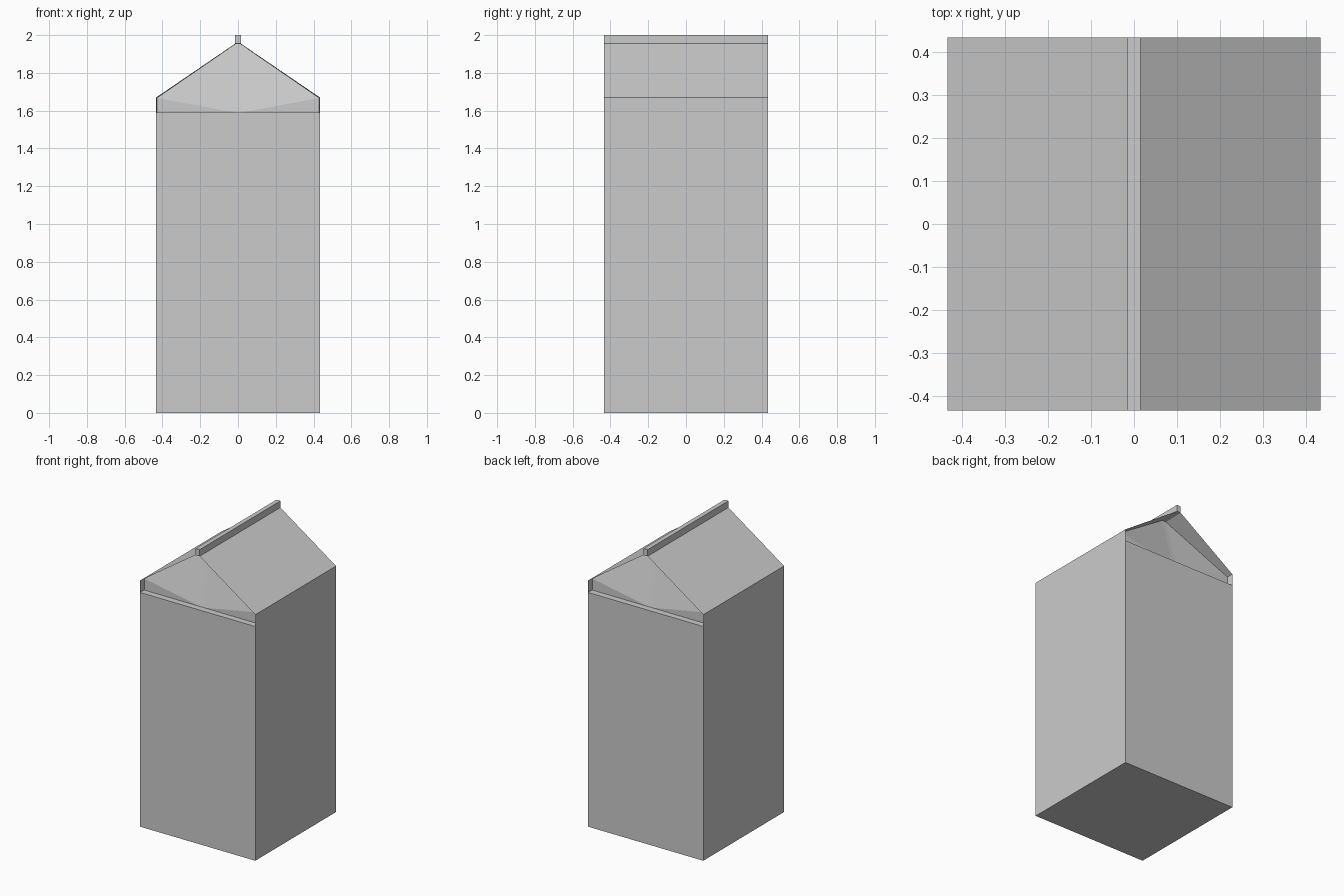
import bpy, bmesh

if "Cube" in bpy.data.objects:
    bpy.data.objects.remove(bpy.data.objects["Cube"])

W = 0.433                      # half width and half depth
F = 0.015                      # half thickness of the ridge seal
WALL, EAVE, RIDGE, TOP = 1.59, 1.67, 1.955, 2.0
LEDGE, APEX = 0.39, 0.29       # depth of the folded-in gable at its base and apex
E = 0.003                      # card thickness at the folds


def make_object(name, bm):
    bmesh.ops.remove_doubles(bm, verts=bm.verts, dist=1e-5)
    bmesh.ops.recalc_face_normals(bm, faces=bm.faces)
    mesh = bpy.data.meshes.new(name)
    bm.to_mesh(mesh)
    bm.free()
    obj = bpy.data.objects.new(name, mesh)
    bpy.context.collection.objects.link(obj)
    return obj


def face(bm, *points):
    bm.faces.new([bm.verts.new(p) for p in points])


# Carton: square body, gable roof and two folded-in gable ends
bm = bmesh.new()

# Floor and the flat strip under the ridge seal
for x, z in ((W, 0), (F, RIDGE)):
    face(bm, (-x, -W, z), (x, -W, z), (x, W, z), (-x, W, z))

# Side walls and roof slopes
for s in (-1, 1):
    face(bm, (s*W, -W, 0), (s*W, W, 0), (s*W, W, WALL), (s*W, W, EAVE),
         (s*W, -W, EAVE), (s*W, -W, WALL))
    face(bm, (s*W, -W, EAVE), (s*W, W, EAVE), (s*F, W, RIDGE), (s*F, -W, RIDGE))

# Front and back ends
for t in (-1, 1):
    y, yl, ya = t*W, t*LEDGE, t*APEX
    base = lambda x: (x, yl, WALL)
    face(bm, (-W, y, 0), (W, y, 0), (W, y, WALL), (-W, y, WALL))
    # Ledge
    face(bm, (-W, y, WALL), (W, y, WALL), base(W-E), base(F), base(-F), base(E-W))
    # Centre crease strip and underside of the ridge
    face(bm, base(-F), base(F), (F, ya, RIDGE-E), (-F, ya, RIDGE-E))
    face(bm, (-F, y, RIDGE), (F, y, RIDGE), (F, ya, RIDGE-E), (-F, ya, RIDGE-E))
    for s in (-1, 1):
        a, d = base(s*(W-E)), base(s*F)
        b, c = (s*(W-E), yl, EAVE-E), (s*F, ya, RIDGE-E)
        # Folded gable panel
        face(bm, a, b, d)
        face(bm, b, c, d)
        # Cheek and roof underside
        face(bm, (s*W, y, WALL), (s*W, y, EAVE), b, a)
        face(bm, (s*W, y, EAVE), (s*F, y, RIDGE), c, b)
make_object("carton_body", bm)

# Ridge seal along the top
bm = bmesh.new()
bmesh.ops.create_cube(bm, size=1)
bmesh.ops.scale(bm, vec=(2*F, 2*W, TOP-RIDGE), verts=bm.verts)
bmesh.ops.translate(bm, vec=(0, 0, (TOP+RIDGE)/2), verts=bm.verts)
make_object("ridge_seal", bm)
